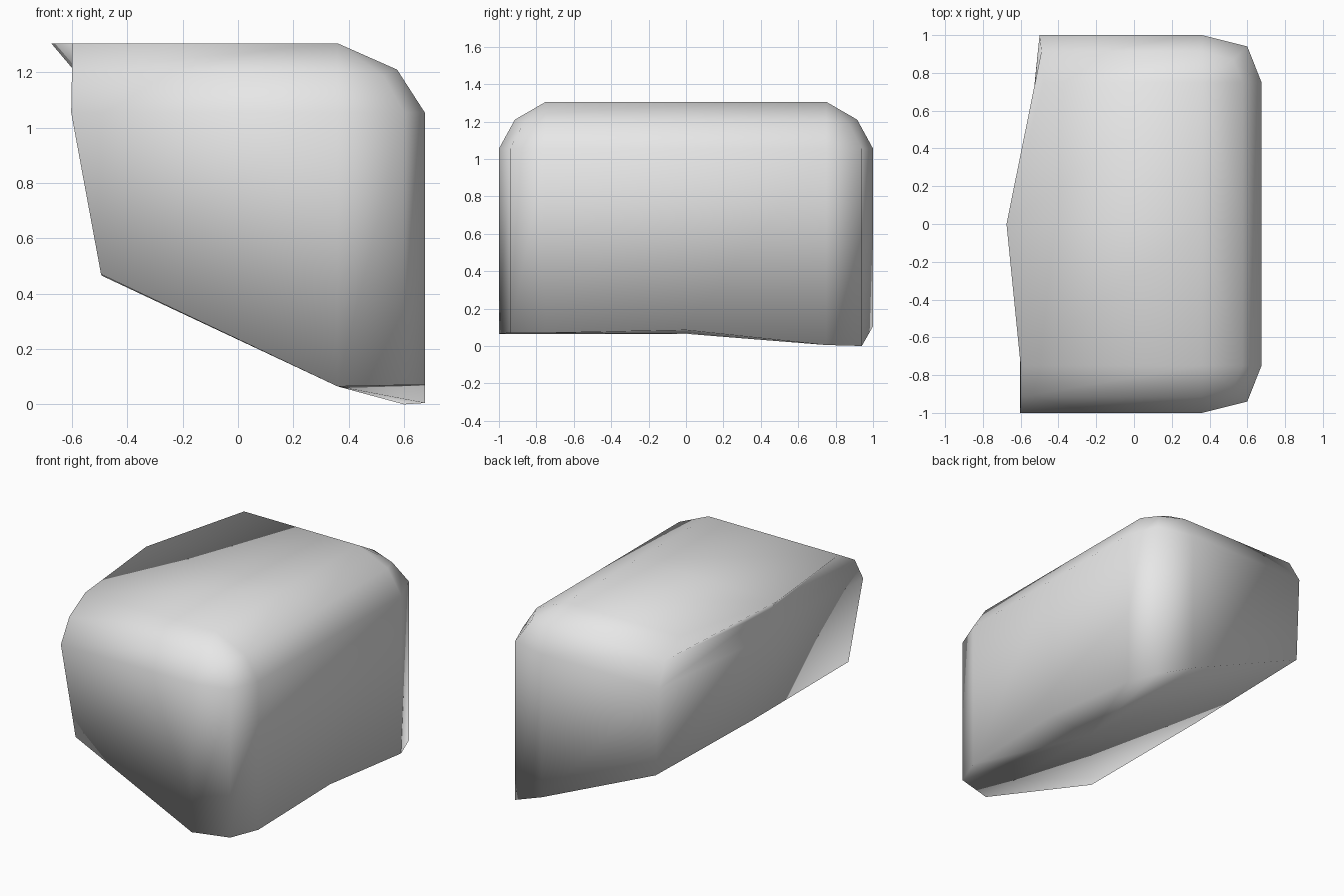
import bpy, bmesh

if "Cube" in bpy.data.objects:
    bpy.data.objects.remove(bpy.data.objects["Cube"])

# Half outline of each level, from the cut left side round to the right side:
# outer y, inner-corner point and its drop, outer x, left x at front / middle / back, z
levels = [
    dict(yo=1.0, corner=(0.60, 0.94), drop=0, xo=0.675, left=(-0.495, -0.492, -0.478), z=None),
    dict(yo=1.0, corner=(0.60, 0.94), drop=0, xo=0.675, left=(-0.603, -0.603, -0.50), z=1.055),
    dict(yo=0.915, corner=(0.525, 0.87), drop=0.02, xo=0.575, left=(-0.60, -0.595, -0.49), z=1.21),
    dict(yo=0.75, corner=(0.36, 0.75), drop=0, xo=0.36, left=(-0.60, -0.675, -0.48), z=1.305),
]
# heights of the slanted, uneven lower rim in ring order
rim_z = [0.47, 0.065, 0.07, 0.07, 0.085, 0.005, 0.0, 0.105, 0.475, 0.465]


def ring(lv):
    cx, cy = lv["corner"]
    yo, xo = lv["yo"], lv["xo"]
    f, m, b = lv["left"]
    xy = [(f, -yo), (0.36, -yo), (cx, -cy), (xo, -0.75), (xo, 0),
          (xo, 0.75), (cx, cy), (0.36, yo), (b, yo), (m, 0)]
    zs = list(rim_z) if lv["z"] is None else [lv["z"]] * 10
    zs[2] -= lv["drop"]
    zs[6] -= lv["drop"]
    return [(x, y, z) for (x, y), z in zip(xy, zs)]


bm = bmesh.new()
rings = [[bm.verts.new(p) for p in ring(lv)] for lv in levels]

# side walls and rounded upper edge
for lo, hi in zip(rings, rings[1:]):
    for i in range(10):
        j = (i + 1) % 10
        bm.faces.new((lo[i], lo[j], hi[j], hi[i]))

# slanted underside fans out from a point under the middle
low = rings[0]
centre = bm.verts.new((0.36, 0, 0.065))
for i in range(10):
    bm.faces.new((low[(i + 1) % 10], low[i], centre))

# flat top in a front and a back half
top = rings[-1]
bm.faces.new([top[i] for i in (0, 1, 2, 3, 4, 9)])
bm.faces.new([top[i] for i in (9, 4, 5, 6, 7, 8)])

bmesh.ops.remove_doubles(bm, verts=bm.verts, dist=0.0005)
bmesh.ops.recalc_face_normals(bm, faces=bm.faces)
for face in bm.faces:
    face.smooth = True

mesh = bpy.data.meshes.new("rounded_block")
bm.to_mesh(mesh)
bm.free()
block = bpy.data.objects.new("rounded_block", mesh)
bpy.context.collection.objects.link(block)

# single plain colour
grey = bpy.data.materials.new("light grey")
grey.diffuse_color = (0.8, 0.8, 0.8, 1)
grey.use_nodes = True
grey.node_tree.nodes["Principled BSDF"].inputs["Base Color"].default_value = grey.diffuse_color
mesh.materials.append(grey)
